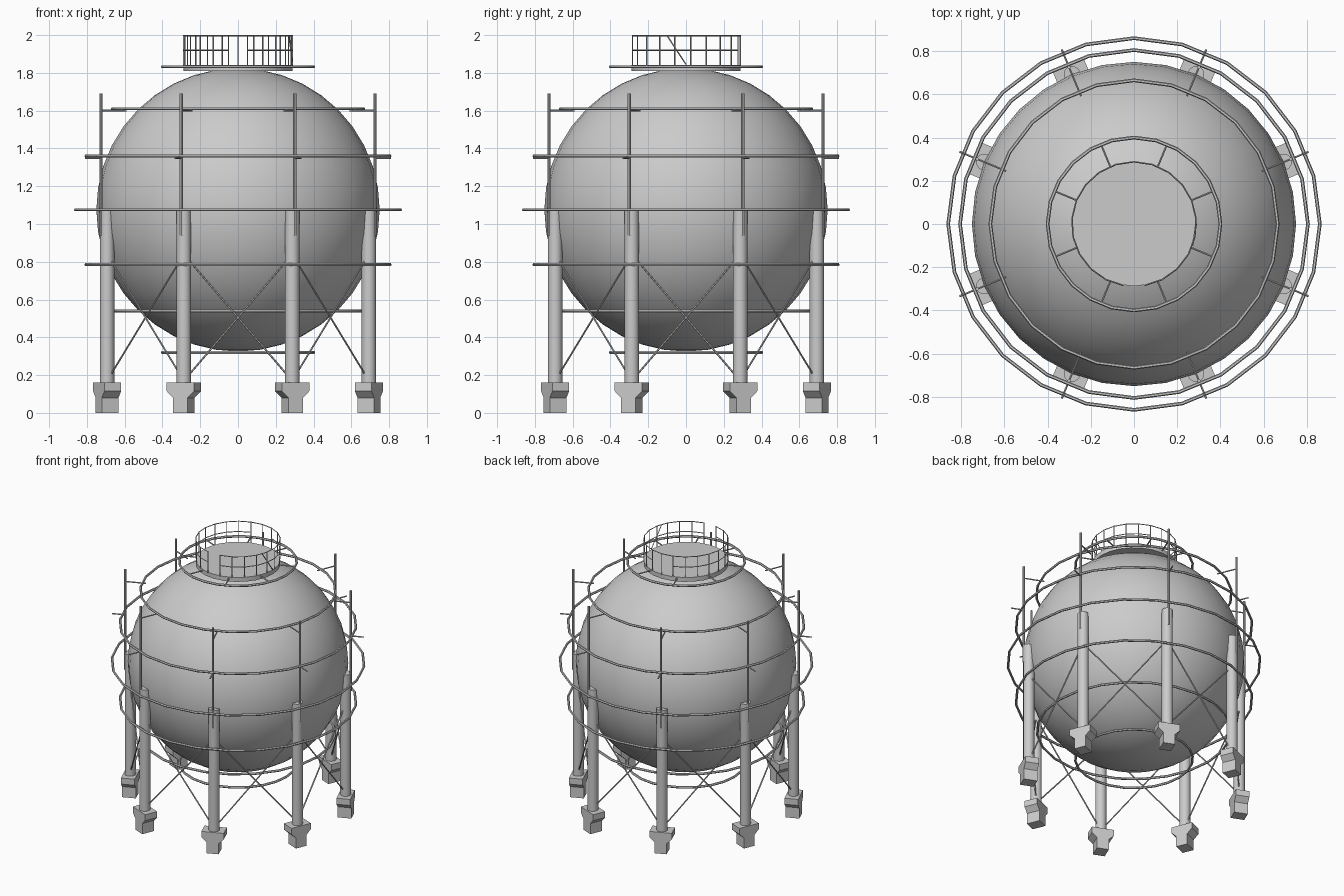
import bpy, bmesh
from math import sin, cos, pi, radians, hypot
from mathutils import Vector, Matrix

if "Cube" in bpy.data.objects:
    bpy.data.objects.remove(bpy.data.objects["Cube"])

steel = bpy.data.materials.new("grey painted steel")
steel.use_nodes = True
GREY = (0.6, 0.6, 0.6, 1)
steel.diffuse_color = GREY
steel.node_tree.nodes["Principled BSDF"].inputs["Base Color"].default_value = GREY


def finish(name, bm, smooth=True):
    bmesh.ops.recalc_face_normals(bm, faces=bm.faces)
    mesh = bpy.data.meshes.new(name)
    bm.to_mesh(mesh)
    bm.free()
    mesh.materials.append(steel)
    obj = bpy.data.objects.new(name, mesh)
    bpy.context.collection.objects.link(obj)
    if smooth:
        bpy.ops.object.select_all(action="DESELECT")
        obj.select_set(True)
        bpy.context.view_layer.objects.active = obj
        bpy.ops.object.shade_smooth_by_angle(angle=radians(40))
    return obj


def polar(r, a, z):
    return Vector((r * cos(a), r * sin(a), z))


def rod(bm, start, end, radius, sides=6):
    axis = end - start
    turn = axis.to_track_quat("Z", "Y").to_matrix().to_4x4()
    bmesh.ops.create_cone(bm, cap_ends=True, segments=sides, radius1=radius,
                          radius2=radius, depth=axis.length,
                          matrix=Matrix.Translation((start + end) / 2) @ turn)


def hoop(bm, r, z, tube, segments=24, sides=6, skip=()):
    """Ring of tube around the z axis, leaving out the skipped segments."""
    loops = []
    for i in range(segments):
        a = 2 * pi * i / segments
        loops.append([bm.verts.new(polar(r + tube * cos(t), a, z + tube * sin(t)))
                      for t in (2 * pi * j / sides for j in range(sides))])
    for i in range(segments):
        if i in skip:
            continue
        one, two = loops[i], loops[(i + 1) % segments]
        for j in range(sides):
            k = (j + 1) % sides
            bm.faces.new((one[j], two[j], two[k], one[k]))


LEGS = [radians(22.5 + 45 * i) for i in range(8)]
LEG_R, POLE_R = 0.75, 0.785

# Spherical tank
bm = bmesh.new()
bmesh.ops.create_uvsphere(bm, u_segments=32, v_segments=20, radius=0.75,
                          matrix=Matrix.Translation((0, 0, 1.075)))
finish("tank", bm)

# Pipe rings around the tank
for i, (r, z) in enumerate([(0.40, 0.32), (0.66, 0.54), (0.805, 0.785), (0.86, 1.075),
                            (0.805, 1.36), (0.665, 1.61), (0.40, 1.832)]):
    bm = bmesh.new()
    hoop(bm, r, z, 0.0085)
    finish(f"pipe_ring_{i + 1}", bm)

# Legs, footings and the sprinkler poles with their brackets
foot_half = [(0.078, 0.16), (0.078, 0.115), (0.042, 0.08), (0.042, 0)]
foot_profile = foot_half + [(-x, z) for x, z in reversed(foot_half)]
for i, a in enumerate(LEGS):
    bm = bmesh.new()
    rod(bm, polar(LEG_R, a, 0.155), polar(LEG_R, a, 1.07), 0.038, 16)
    finish(f"leg_{i + 1}", bm)

    bm = bmesh.new()
    face = bm.faces.new([bm.verts.new((-0.048, x, z)) for x, z in foot_profile])
    grown = bmesh.ops.extrude_face_region(bm, geom=[face])["geom"]
    bmesh.ops.translate(bm, vec=(0.096, 0, 0),
                        verts=[g for g in grown if isinstance(g, bmesh.types.BMVert)])
    bm.transform(Matrix.Rotation(a, 4, "Z") @ Matrix.Translation((LEG_R, 0, 0)))
    finish(f"footing_{i + 1}", bm, smooth=False)

    bm = bmesh.new()
    rod(bm, polar(POLE_R, a, 0.94), polar(POLE_R, a, 1.69), 0.008, 8)
    rod(bm, polar(POLE_R, a, 1.35), polar(0.875, a, 1.35), 0.005)
    rod(bm, polar(POLE_R, a, 1.60), polar(0.64, a, 1.60), 0.005)
    finish(f"pole_{i + 1}", bm)

# Crossed tie rods between neighbouring legs
bm = bmesh.new()
for i in range(8):
    a, b = LEGS[i], LEGS[(i + 1) % 8]
    for low, high in ((a, b), (b, a)):
        rod(bm, polar(LEG_R, low, 0.17), polar(LEG_R, high, 0.84), 0.005)
finish("tie_rods", bm)

# Roof platform and the spokes to the top ring
bm = bmesh.new()
rod(bm, Vector((0, 0, 1.81)), Vector((0, 0, 1.843)), 0.288, 24)
finish("platform", bm)
bm = bmesh.new()
for a in LEGS:
    rod(bm, polar(0.28, a, 1.832), polar(0.40, a, 1.832), 0.005)
finish("platform_spokes", bm)

# Railing, open at the front, with a brace on the left side
RAIL_R, TURN = 0.288, radians(10)
posts = [-pi / 2 + TURN + i * (2 * pi - 2 * TURN) / 20 for i in range(21)]
bm = bmesh.new()
for a in posts:
    rod(bm, polar(RAIL_R, a, 1.84), polar(RAIL_R, a, 2.0), 0.0035, 4)
for i, (a, b) in enumerate(zip(posts, posts[1:])):
    rod(bm, polar(RAIL_R, a, 1.997), polar(RAIL_R, b, 1.997), 0.0035, 4)
    if i not in (9, 10):
        rod(bm, polar(RAIL_R, a, 1.92), polar(RAIL_R, b, 1.92), 0.0035, 4)
rod(bm, polar(RAIL_R, radians(-20), 1.995), polar(RAIL_R, 0, 1.845), 0.0035, 4)
finish("railing", bm, smooth=False)
